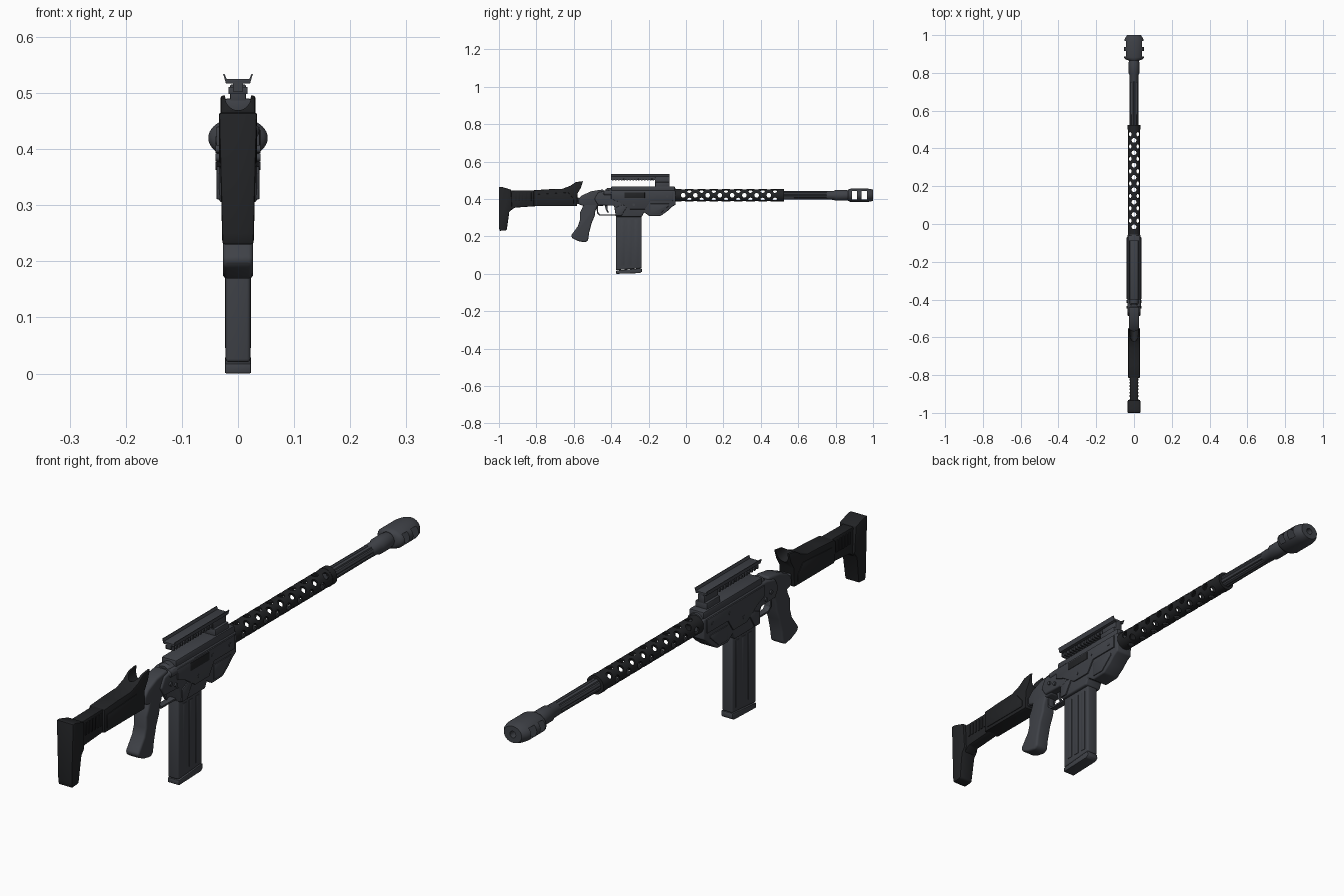
import bpy, bmesh, math
from mathutils import Matrix, Vector

if "Cube" in bpy.data.objects:
    bpy.data.objects.remove(bpy.data.objects["Cube"])

AX = 0.42  # height of the bore line


def material(name, c):
    m = bpy.data.materials.new(name)
    m.diffuse_color = (*c, 1)
    m.use_nodes = True
    m.node_tree.nodes["Principled BSDF"].inputs["Base Color"].default_value = m.diffuse_color
    return m


METAL = material("dark_metal", (0.05, 0.054, 0.064))
BLACK = material("black_polymer", (0.016, 0.017, 0.019))


def finish(name, bm, mat, bevel=0, angle=35, segs=2):
    bmesh.ops.recalc_face_normals(bm, faces=bm.faces)
    me = bpy.data.meshes.new(name)
    bm.to_mesh(me)
    bm.free()
    ob = bpy.data.objects.new(name, me)
    bpy.context.collection.objects.link(ob)
    if mat:
        me.materials.append(mat)
    bpy.ops.object.select_all(action='DESELECT')
    ob.select_set(True)
    bpy.context.view_layer.objects.active = ob
    if bevel:
        b = ob.modifiers.new("bevel", 'BEVEL')
        b.width, b.segments, b.limit_method = bevel, segs, 'ANGLE'
        bpy.ops.object.modifier_apply(modifier="bevel")
    bpy.ops.object.shade_smooth_by_angle(angle=math.radians(angle))
    return ob


def side(name, pts, x0, x1, mat=METAL, bevel=0.003, width=None, segs=2):
    """Extrude a (y, z) side profile from x0 to x1; width(y, z) scales x."""
    bm = bmesh.new()
    f = bm.faces.new([bm.verts.new((x0, y, z)) for y, z in pts])
    ext = bmesh.ops.extrude_face_region(bm, geom=[f])["geom"]
    for v in ext:
        if isinstance(v, bmesh.types.BMVert):
            v.co.x = x1
    if width:
        for v in bm.verts:
            v.co.x *= width(v.co.y, v.co.z)
    return finish(name, bm, mat, bevel, segs=segs)


def box(name, x, y, z, mat=METAL, bevel=0.002):
    return side(name, [(y[0], z[0]), (y[1], z[0]), (y[1], z[1]), (y[0], z[1])], x[0], x[1], mat, bevel)


def along(name, sections, mat=METAL, n=32, x=0, z=AX, closed=False, flute=0):
    """Loft elliptical rings (y, rx, rz) along the y axis."""
    bm = bmesh.new()
    rings = []
    for y, rx, rz in sections:
        rings.append([])
        for i in range(n):
            a = 2 * math.pi * i / n
            k = 1 - flute * (i % 4 == 0)
            rings[-1].append(bm.verts.new((x + rx * k * math.cos(a), y, z + rz * k * math.sin(a))))
    pairs = list(zip(rings, rings[1:])) + ([(rings[-1], rings[0])] if closed else [])
    for r, s in pairs:
        for i in range(n):
            bm.faces.new((r[i], r[(i + 1) % n], s[(i + 1) % n], s[i]))
    if not closed:
        bm.faces.new(rings[0])
        bm.faces.new(rings[-1])
    return finish(name, bm, mat)


def pin(name, y, z, r, hw, mat=METAL):
    bm = bmesh.new()
    bmesh.ops.create_cone(bm, cap_ends=True, segments=20, radius1=r, radius2=r, depth=2 * hw,
                          matrix=Matrix.Translation((0, y, z)) @ Matrix.Rotation(math.pi / 2, 4, 'Y'))
    return finish(name, bm, mat)


def cut(ob, cutter):
    m = ob.modifiers.new("cut", 'BOOLEAN')
    m.operation, m.object, m.solver = 'DIFFERENCE', cutter, 'EXACT'
    bpy.context.view_layer.objects.active = ob
    bpy.ops.object.modifier_apply(modifier="cut")
    bpy.data.objects.remove(cutter)
    bpy.ops.object.select_all(action='DESELECT')
    ob.select_set(True)
    bpy.ops.object.shade_smooth_by_angle(angle=math.radians(35))


# Muzzle brake: flattened oval with side ports and a bore
brake = along("muzzle_brake", [(0.865, .028, .028), (0.872, .046, .033), (0.882, .053, .036), (0.965, .053, .036),
                               (0.985, .047, .034), (1.0, .036, .03)], n=40)
for y0, y1 in ((0.888, 0.915), (0.937, 0.968)):
    cut(brake, side("port_cutter", [(y0, AX - .022), (y1, AX - .022), (y1, AX + .022), (y0, AX + .022)],
                    -.08, .08, METAL, 0))
cut(brake, along("bore_cutter", [(0.9, .012, .012), (1.02, .012, .012)], n=20))

# Barrel with shallow flutes and a collar at the muzzle
along("barrel", [(0.49, .024, .024), (0.76, .023, .023)], flute=0.13)
along("barrel_collar", [(0.75, .021, .021), (0.755, .0235, .0235), (0.79, .024, .024), (0.80, .029, .029),
                        (0.85, .029, .029), (0.868, .026, .026)])

# Hollow perforated shroud, staggered rings of holes
shroud = along("barrel_shroud", [(-.065, .033, .033), (.52, .033, .033), (.52, .027, .027), (-.065, .027, .027)],
               BLACK, closed=True)
bm = bmesh.new()
for k in range(16):
    for j in range(4):
        a = j * math.pi / 2 + (k % 2) * math.pi / 4
        d = Vector((math.cos(a), 0, math.sin(a)))
        q = d.to_track_quat('Z', 'Y').to_matrix().to_4x4()
        bmesh.ops.create_cone(bm, cap_ends=True, segments=14, radius1=.0125, radius2=.0125, depth=.03,
                              matrix=Matrix.Translation(Vector((0, -.015 + k * .0327, AX)) + d * .034) @ q)
cut(shroud, finish("hole_cutter", bm, BLACK))
along("shroud_end_ring", [(.5, .034, .034), (.525, .034, .034), (.525, .023, .023), (.5, .023, .023)],
      BLACK, closed=True)

# Receiver body with a front belly and magazine well
side("receiver", [(-.055, .445), (-.055, .37), (-.076, .358), (-.10, .335), (-.135, .31), (-.195, .308),
                  (-.225, .33), (-.235, .305), (-.375, .305), (-.385, .365), (-.47, .367), (-.49, .40),
                  (-.47, .435), (-.42, .447)], -.034, .034, bevel=.006, segs=3)
side("receiver_tang", [(-.44, .452), (-.505, .442), (-.555, .42), (-.575, .40), (-.575, .372), (-.54, .36),
                       (-.44, .362)], -.027, .027, bevel=.008, segs=3)
along("upper_receiver", [(-.43, .022, .022), (-.42, .028, .03), (-.065, .03, .033), (-.055, .028, .028)], z=.43)
box("top_deck", (-.03, .03), (-.40, -.06), (.44, .468), bevel=.005)
along("bolt_shroud", [(-.445, .009, .009), (-.438, .014, .014), (-.30, .014, .014)], x=.024, z=.432, n=24)

# Side plates, raised ribs and pins on both flanks
for s, tag in ((-1, "left"), (1, "right")):
    x0, x1 = sorted((s * .03, s * .0385))
    side("side_plate_" + tag, [(-.40, .44), (-.40, .40), (-.36, .385), (-.30, .345), (-.22, .345), (-.19, .39),
                               (-.07, .39), (-.07, .44)], x0, x1, bevel=.002)
    side("well_rib_" + tag, [(-.375, .355), (-.375, .31), (-.345, .31), (-.315, .36), (-.34, .37)], x0, x1)
    side("belly_plate_" + tag, [(-.19, .375), (-.19, .32), (-.14, .32), (-.09, .365), (-.09, .375)],
         *sorted((s * .03, s * .037)), bevel=.002)
for i, (y, z) in enumerate(((-.44, .40), (-.41, .385), (-.28, .37), (-.10, .415), (-.20, .415))):
    pin(f"receiver_pin_{i}", y, z, .007, .040)
box("ejection_port", (.036, .04), (-.33, -.22), (.405, .435), BLACK)

# Raised sight rail: winged top channel, toothed underside, front riser
box("rail_riser", (-.024, .024), (-.165, -.087), (.46, .49), bevel=.004)
box("rail_riser_neck", (-.014, .014), (-.165, -.087), (.485, .515))
box("rail_neck", (-.009, .009), (-.40, -.087), (.503, .52), bevel=0)
box("rail_plate", (-.022, .022), (-.40, -.087), (.517, .525), bevel=.001)
for s, tag in ((-1, "left"), (1, "right")):
    bm = bmesh.new()
    wing = [(.018, .519), (.022, .519), (.0265, .534), (.024, .534)]
    f = bm.faces.new([bm.verts.new((s * x, -.40, z)) for x, z in wing])
    g = bmesh.ops.extrude_face_region(bm, geom=[f])["geom"]
    bmesh.ops.translate(bm, vec=(0, .313, 0), verts=[v for v in g if isinstance(v, bmesh.types.BMVert)])
    finish("rail_wing_" + tag, bm, METAL)
for i in range(15):
    y = -.395 + i * .0155
    box(f"rail_tooth_{i}", (-.017, .017), (y, y + .008), (.498, .511), bevel=.001)

# Magazine with side ribs and a lipped floor plate
side("magazine", [(-.375, .02), (-.237, .03), (-.237, .32), (-.375, .32)], -.022, .022, bevel=.006, segs=3)
for i in range(3):
    y = -.35 + i * .037
    box(f"magazine_rib_{i}", (-.0235, .0235), (y, y + .022), (.045, .29), bevel=.001)
side("magazine_floor", [(-.373, .0), (-.245, .004), (-.235, .012), (-.237, .03), (-.373, .018)],
     -.0235, .0235, bevel=.003)

# Trigger guard and trigger
side("trigger_guard", [(-.48, .375), (-.476, .325), (-.462, .311), (-.37, .311), (-.37, .375), (-.377, .375),
                       (-.377, .318), (-.459, .318), (-.469, .328), (-.472, .375)], -.012, .012, bevel=.001)
side("trigger", [(-.435, .37), (-.43, .345), (-.418, .325), (-.413, .327), (-.42, .347), (-.42, .37)],
     -.005, .005, bevel=.001)

# Pistol grip
side("pistol_grip", [(-.545, .385), (-.47, .385), (-.472, .365), (-.485, .335), (-.488, .31), (-.505, .27),
                     (-.518, .22), (-.524, .178), (-.54, .168), (-.575, .175), (-.608, .19), (-.615, .205),
                     (-.60, .225), (-.578, .255), (-.568, .285), (-.568, .325), (-.555, .35)],
     -.027, .027, bevel=.012, segs=4)

# Stock: tapered butt, slim beam, cheek section rising to a scooped front
side("butt", [(-1.0, .465), (-.985, .465), (-.935, .45), (-.93, .35), (-.945, .33), (-.958, .235), (-.965, .232),
              (-.997, .23), (-1.0, .25)], -.034, .034, BLACK, .004,
     width=lambda y, z: .82 + .18 * (z - .23) / .235)
side("stock_beam", [(-.95, .445), (-.80, .447), (-.80, .362), (-.915, .354), (-.95, .33)],
     -.022, .022, BLACK, .004)
cheek = side("cheek_stock", [(-.815, .447), (-.74, .452), (-.66, .455), (-.62, .47), (-.59, .49), (-.55, .496),
                             (-.562, .46), (-.58, .43), (-.582, .362), (-.815, .362)], -.031, .031, BLACK, .004)
cut(cheek, along("scoop_cutter", [(-.66, .005, .005), (-.60, .022, .03), (-.5, .026, .05)], BLACK, z=.49))
for i in range(6):
    y = -.915 + i * .0175
    box(f"stock_slat_{i}", (-.025, .025), (y, y + .009), (.39, .435), BLACK, .001)
side("cheek_panel", [(-.80, .425), (-.63, .435), (-.60, .40), (-.60, .375), (-.80, .375)], -.033, .033, BLACK, .002)
side("stock_hinge", [(-.60, .41), (-.56, .405), (-.56, .375), (-.60, .37)], -.02, .02, METAL, .003)
